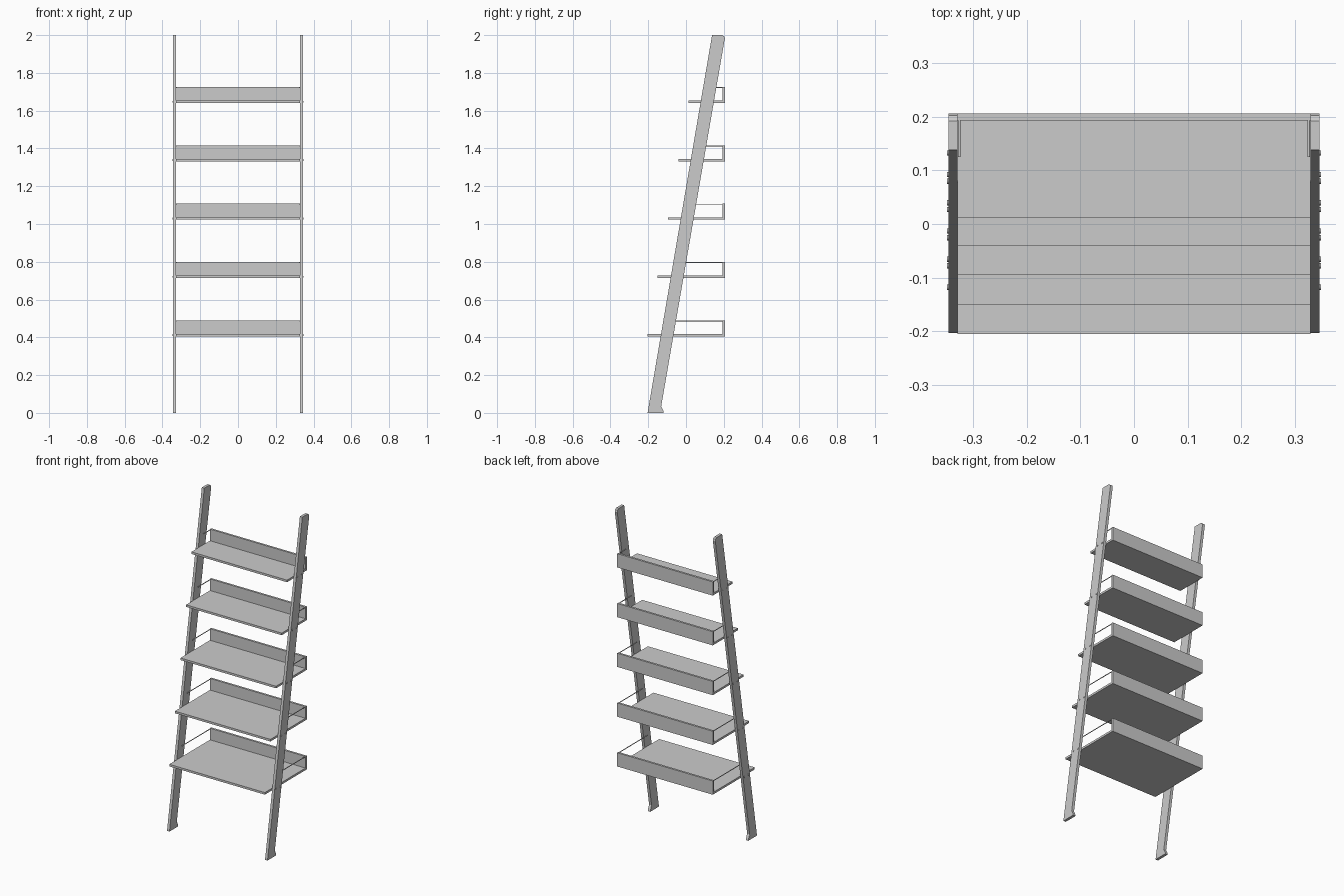
import bpy, bmesh
from mathutils import Vector

if "Cube" in bpy.data.objects:
    bpy.data.objects.remove(bpy.data.objects["Cube"])

RAIL_IN, RAIL_OUT = 0.328, 0.345
SLOPE = 0.17                      # rail lean, y per z
BACK = 0.206


def finish(name, bm):
    bmesh.ops.recalc_face_normals(bm, faces=bm.faces)
    me = bpy.data.meshes.new(name)
    bm.to_mesh(me)
    bm.free()
    ob = bpy.data.objects.new(name, me)
    bpy.context.collection.objects.link(ob)
    return ob


def prism(name, profile, x0, x1):
    """Extrude a (y, z) profile from x0 to x1."""
    bm = bmesh.new()
    face = bm.faces.new([bm.verts.new((x0, y, z)) for y, z in profile])
    ext = bmesh.ops.extrude_face_region(bm, geom=[face])
    moved = [v for v in ext["geom"] if isinstance(v, bmesh.types.BMVert)]
    bmesh.ops.translate(bm, verts=moved, vec=(x1 - x0, 0, 0))
    return finish(name, bm)


def block(name, x0, x1, y0, y1, z0, z1):
    return prism(name, [(y0, z0), (y1, z0), (y1, z1), (y0, z1)], x0, x1)


def rod(name, a, b, r, sides=12):
    a, b = Vector(a), Vector(b)
    d = b - a
    bm = bmesh.new()
    bmesh.ops.create_cone(bm, cap_ends=True, segments=sides, radius1=r, radius2=r, depth=d.length)
    bmesh.ops.transform(bm, matrix=d.to_track_quat('Z', 'Y').to_matrix().to_4x4(), verts=bm.verts)
    bmesh.ops.translate(bm, verts=bm.verts, vec=(a + b) / 2)
    ob = finish(name, bm)
    for p in ob.data.polygons:
        p.use_smooth = len(p.vertices) == 4
    return ob


# leaning rail: sharp front top, rounded back top
rail = [(-0.202, 0.008), (-0.136, 0.008), (0.203, 1.968), (0.206, 1.982),
        (0.202, 1.993), (0.192, 2.0), (0.138, 2.0)]
# small flared foot behind the rail base
foot = [(-0.203, 0), (-0.118, 0), (-0.118, 0.006), (-0.131, 0.035),
        (-0.136, 0.008), (-0.202, 0.008)]

for s, side in ((-1, "left"), (1, "right")):
    prism(f"{side}_rail", rail, s * RAIL_IN, s * RAIL_OUT)
    prism(f"{side}_foot", foot, s * RAIL_IN, s * RAIL_OUT)

for i, front in enumerate((-0.205, -0.150, -0.095, -0.040, 0.012)):
    z = 0.405 + i * 0.3088        # underside of shelf
    # shelf board and upright back panel
    block(f"shelf_{i + 1}", -RAIL_IN, RAIL_IN, front, BACK, z, z + 0.013)
    block(f"back_panel_{i + 1}", -RAIL_IN, RAIL_IN, BACK - 0.013, BACK, z + 0.013, z + 0.085)

    rail_y = -0.168 + SLOPE * (z + 0.007)
    wire_z = z + 0.082
    wire_y = -0.168 + SLOPE * wire_z
    for s, side in ((-1, "left"), (1, "right")):
        # thin side wire from rail to back panel
        x = s * (RAIL_IN - 0.003)
        rod(f"{side}_wire_{i + 1}", (x, wire_y, wire_z), (x, BACK - 0.008, wire_z), 0.0025)
        # pair of bolt heads on the outer rail face
        for j, dy in enumerate((-0.02, 0.02)):
            rod(f"{side}_bolt_{i + 1}_{j + 1}", (s * (RAIL_OUT - 0.004), rail_y + dy, z + 0.007),
                (s * (RAIL_OUT + 0.0025), rail_y + dy, z + 0.007), 0.005)
